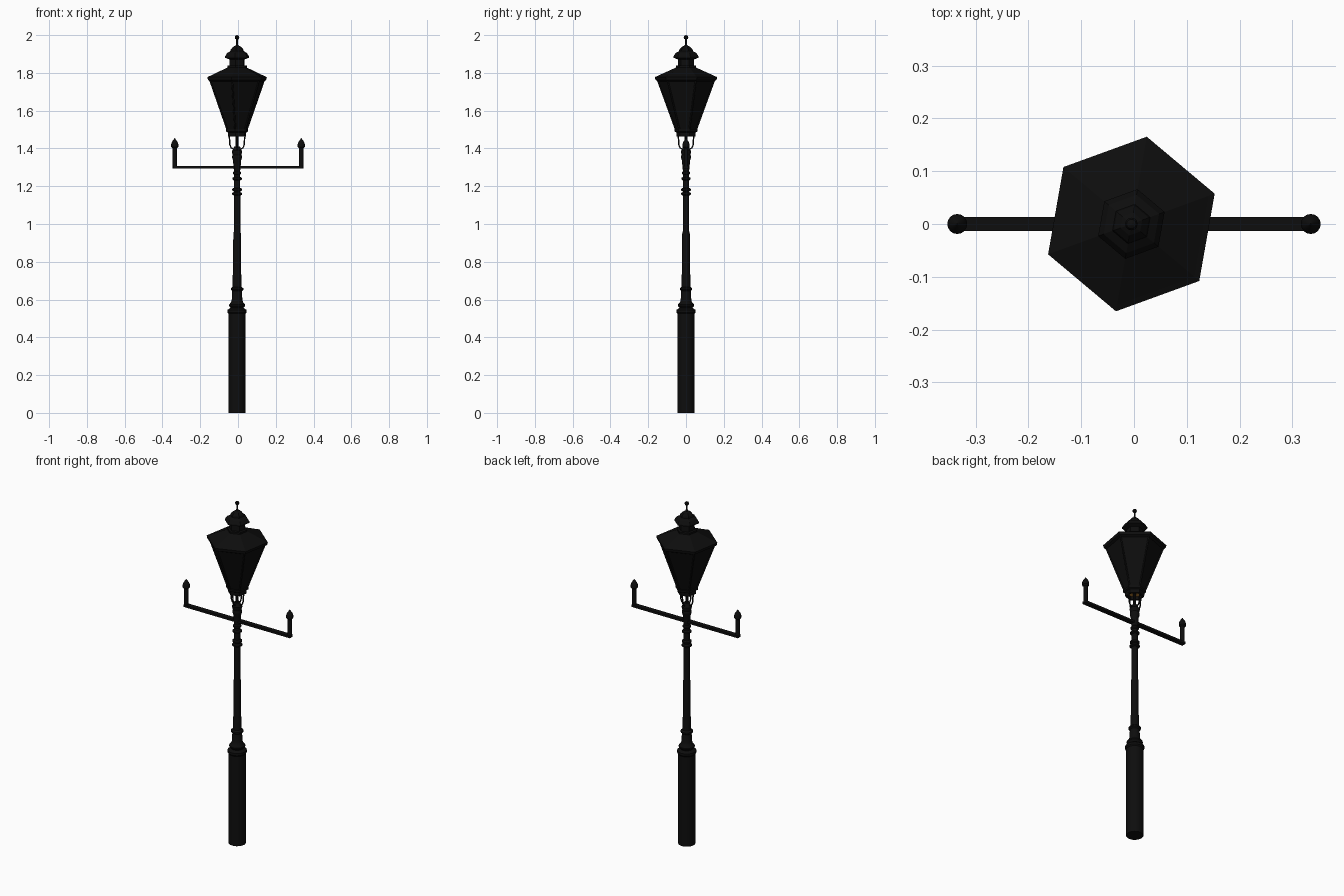
import bpy, bmesh
from math import sin, cos, pi, radians
from mathutils import Vector

cube = bpy.data.objects.get("Cube")
if cube:
    bpy.data.objects.remove(cube)

CX = -0.005                 # axis of the column
HEX = radians(20)           # turn of the six-sided lantern


def material(name, rgb):
    m = bpy.data.materials.new(name)
    m.use_nodes = True
    m.diffuse_color = (*rgb, 1)
    m.node_tree.nodes["Principled BSDF"].inputs["Base Color"].default_value = (*rgb, 1)
    return m


black = material("black iron", (0.004, 0.004, 0.004))
amber = material("amber", (0.45, 0.2, 0.03))


def finish(name, bm, mat, smooth):
    bmesh.ops.recalc_face_normals(bm, faces=bm.faces)
    me = bpy.data.meshes.new(name)
    bm.to_mesh(me)
    bm.free()
    me.materials.append(mat)
    ob = bpy.data.objects.new(name, me)
    bpy.context.collection.objects.link(ob)
    if smooth:
        bpy.ops.object.select_all(action="DESELECT")
        ob.select_set(True)
        bpy.context.view_layer.objects.active = ob
        bpy.ops.object.shade_smooth_by_angle(angle=radians(35))
    return ob


def lathe(name, profile, sides=20, x=CX, phase=0, mat=black, smooth=True, closed=False):
    """Turn (radius, height) points round a vertical axis."""
    bm = bmesh.new()
    rings = [[bm.verts.new((x + r * cos(phase + 2 * pi * i / sides),
                            r * sin(phase + 2 * pi * i / sides), z))
              for i in range(sides)] for r, z in profile]
    pairs = list(zip(rings, rings[1:]))
    if closed:
        pairs.append((rings[-1], rings[0]))
    else:
        bm.faces.new(rings[0])
        bm.faces.new(rings[-1])
    for a, b in pairs:
        for i in range(sides):
            j = (i + 1) % sides
            bm.faces.new((a[i], a[j], b[j], b[i]))
    return finish(name, bm, mat, smooth)


def box(name, centre, size):
    bm = bmesh.new()
    bmesh.ops.create_cube(bm, size=1)
    for v in bm.verts:
        v.co = Vector(centre) + Vector(a * b for a, b in zip(v.co, size))
    return finish(name, bm, black, False)


def rod(name, points, radius):
    cu = bpy.data.curves.new(name, "CURVE")
    cu.dimensions = "3D"
    cu.bevel_depth = radius
    cu.bevel_resolution = 1
    cu.use_fill_caps = True
    sp = cu.splines.new("POLY")
    sp.points.add(len(points) - 1)
    for p, co in zip(sp.points, points):
        p.co = (*co, 1)
    cu.materials.append(black)
    ob = bpy.data.objects.new(name, cu)
    bpy.context.collection.objects.link(ob)


# Column
lathe("base", [(0.046, 0), (0.046, 0.525), (0.051, 0.532), (0.051, 0.545),
               (0.036, 0.555)], 24)
lathe("base_collar", [(0.03, 0.55), (0.035, 0.557), (0.043, 0.567), (0.043, 0.573),
                      (0.032, 0.585), (0.028, 0.6), (0.026, 0.645), (0.033, 0.652),
                      (0.033, 0.66), (0.024, 0.667)])
lathe("shaft", [(0.024, 0.66), (0.023, 0.73), (0.021, 0.74), (0.02, 0.95),
                (0.017, 0.96), (0.017, 1.16), (0.016, 1.32)], 16)
for i, (z, r) in enumerate([(1.16, 0.027), (1.182, 0.026), (1.24, 0.025), (1.27, 0.022)]):
    lathe(f"shaft_ring_{i + 1}", [(0.016, z - 0.01), (r, z - 0.004), (r, z + 0.004),
                                  (0.016, z + 0.01)])
lathe("capital", [(0.016, 1.28), (0.019, 1.3), (0.021, 1.335), (0.026, 1.35),
                  (0.026, 1.36), (0.023, 1.365), (0.027, 1.38), (0.027, 1.388),
                  (0.02, 1.395), (0.016, 1.41)])

# Ladder arms
box("cross_arm", (0, 0, 1.301), (0.69, 0.027, 0.013))
for side, x in (("left", 0.335), ("right", -0.335)):
    lathe(f"{side}_arm_post", [(0.0115, 1.295), (0.0115, 1.405)], 12, x)
    lathe(f"{side}_arm_finial", [(0.012, 1.4), (0.019, 1.407), (0.019, 1.422),
                                 (0.014, 1.436), (0.006, 1.447), (0.001, 1.455)], 16, x)

# Cradle under the lantern
lathe("gas_pipe", [(0.008, 1.4), (0.008, 1.49)], 10)
for i in range(4):
    a = i * pi / 2
    rod(f"cradle_bar_{i + 1}",
        [(CX + r * cos(a), r * sin(a), z) for r, z in
         ((0.018, 1.395), (0.032, 1.404), (0.038, 1.42), (0.039, 1.445), (0.044, 1.475))],
        0.004)

# Lantern body, hollow foot and burner plate
lathe("lantern_foot", [(0.038, 1.464), (0.05, 1.464), (0.052, 1.485), (0.061, 1.49),
                       (0.061, 1.502), (0.04, 1.505)], 6, phase=HEX, smooth=False, closed=True)
lathe("burner_plate", [(0.042, 1.484), (0.042, 1.489)], 6, phase=HEX, mat=amber, smooth=False)
lathe("lantern_panes", [(0.051, 1.495), (0.153, 1.765)], 6, phase=HEX, smooth=False)
for i in range(6):
    a = HEX + i * pi / 3
    rod(f"corner_bar_{i + 1}", [(CX + r * cos(a), r * sin(a), z)
                                for r, z in ((0.053, 1.495), (0.153, 1.765))], 0.005)

# Roof, chimney and finial
lathe("roof", [(0.15, 1.755), (0.164, 1.762), (0.168, 1.778), (0.155, 1.783),
               (0.055, 1.828), (0.055, 1.838), (0.044, 1.84)], 6, phase=HEX, smooth=False)
lathe("chimney", [(0.043, 1.835), (0.043, 1.88)], 6, phase=HEX, smooth=False)
lathe("chimney_cap", [(0.045, 1.872), (0.067, 1.88), (0.067, 1.888), (0.056, 1.905),
                      (0.038, 1.915), (0.035, 1.925), (0.022, 1.938), (0.008, 1.945)],
      6, phase=HEX, smooth=False)
lathe("finial", [(0.008, 1.94), (0.005, 1.955), (0.005, 1.977), (0.01, 1.981),
                 (0.012, 1.989), (0.009, 1.996), (0.002, 2.0)], 12)
